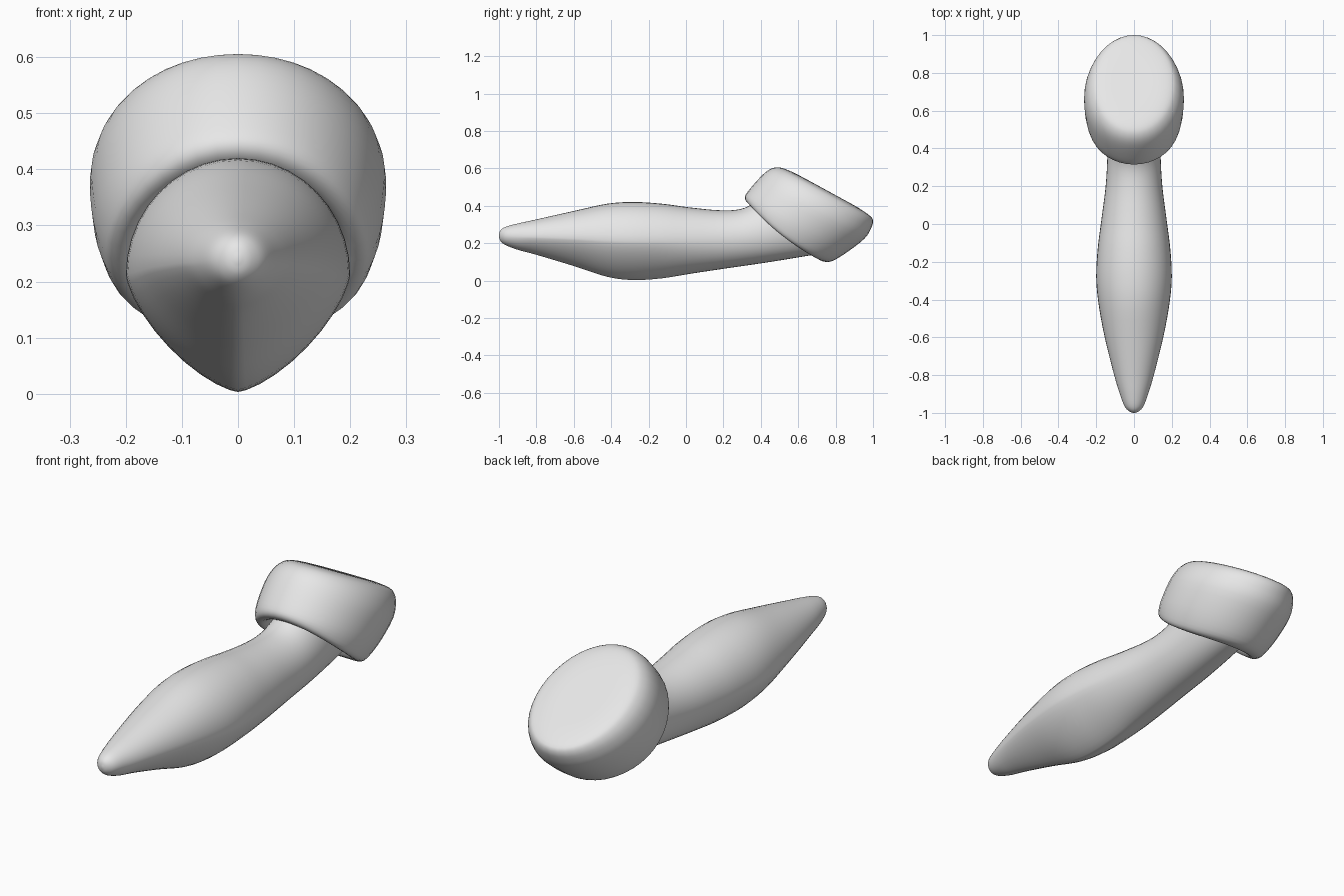
import bpy, bmesh, math
from mathutils import Vector

if "Cube" in bpy.data.objects:
    bpy.data.objects.remove(bpy.data.objects["Cube"])

SEGMENTS = 40

grey = bpy.data.materials.new("plain grey")
grey.diffuse_color = (0.8, 0.8, 0.8, 1)
grey.use_nodes = True
grey.node_tree.nodes["Principled BSDF"].inputs["Base Color"].default_value = grey.diffuse_color


def smooth_rows(rows, steps):
    """Catmull-Rom interpolation between the section rows."""
    v = [Vector(r) for r in rows]
    out = []
    for i in range(len(v) - 1):
        a, b, c, d = v[max(i - 1, 0)], v[i], v[i + 1], v[min(i + 2, len(v) - 1)]
        for s in range(steps):
            t = s / steps
            out.append(0.5 * (2 * b + (c - a) * t + (2 * a - 5 * b + 4 * c - d) * t**2
                              + (3 * b - a - 3 * c + d) * t**3))
    return out + [v[-1]]


def loft(name, rows, steps):
    """Row: upper point y, z, lower point y, z, half width, lower exponent, side sag."""
    bm = bmesh.new()
    rings = []
    for y1, z1, y2, z2, w, n, sag in smooth_rows(rows, steps):
        mid = Vector((0, (y1 + y2) / 2, (z1 + z2) / 2))
        up = Vector((0, (y1 - y2) / 2, (z1 - z2) / 2))
        side = Vector((0, up.z, -up.y)).normalized() if up.length else Vector()
        ring = []
        for k in range(SEGMENTS):
            a = 2 * math.pi * k / SEGMENTS
            c, s = math.cos(a), math.sin(a)
            if c < 0:  # pinched underside
                p = 2 / n
                c, s = -abs(c) ** p, math.copysign(abs(s) ** p, s)
            pos = mid + up * c - side * sag * s * s
            pos.x = max(w, 0) * s
            ring.append(bm.verts.new(pos))
        rings.append(ring)
    for r, q in zip(rings, rings[1:]):
        for k in range(SEGMENTS):
            j = (k + 1) % SEGMENTS
            bm.faces.new((r[k], r[j], q[j], q[k]))
    bm.faces.new(rings[0])
    bm.faces.new(rings[-1])
    bmesh.ops.recalc_face_normals(bm, faces=bm.faces)
    mesh = bpy.data.meshes.new(name)
    bm.to_mesh(mesh)
    bm.free()
    obj = bpy.data.objects.new(name, mesh)
    bpy.context.collection.objects.link(obj)
    mesh.materials.append(grey)
    bpy.ops.object.select_all(action='DESELECT')
    obj.select_set(True)
    bpy.context.view_layer.objects.active = obj
    bpy.ops.object.shade_smooth_by_angle(angle=math.radians(50))


# Tapered body, running from the tip into the cap
loft("body", [
    (-1.0, .245, -1.0, .235, .004, 2, 0),
    (-.992, .268, -.992, .212, .025, 2, 0),
    (-.965, .287, -.965, .19, .05, 1.9, 0),
    (-.9, .305, -.9, .165, .075, 1.7, 0),
    (-.8, .327, -.8, .138, .105, 1.5, 0),
    (-.6, .372, -.6, .078, .155, 1.4, 0),
    (-.42, .411, -.42, .02, .188, 1.4, 0),
    (-.28, .42, -.28, .003, .2, 1.42, 0),
    (-.13, .411, -.13, .012, .192, 1.5, 0),
    (.02, .391, .02, .036, .173, 1.7, 0),
    (.18, .376, .22, .066, .15, 1.9, 0),
    (.29, .382, .42, .095, .141, 2, 0),
    (.37, .42, .6, .124, .137, 2, 0),
    (.45, .49, .74, .148, .135, 2, 0),
], 4)

# Tilted rounded cap with a shallow hollow around the neck
loft("cap", [
    (.44, .42, .69, .21, .13, 2, 0),
    (.40, .405, .69, .16, .16, 2, 0),
    (.355, .402, .705, .118, .195, 2, .02),
    (.325, .42, .745, .1, .225, 2, .025),
    (.315, .445, .79, .108, .242, 2, .02),
    (.33, .475, .87, .158, .258, 2, .01),
    (.385, .54, .955, .225, .264, 2, 0),
    (.43, .583, .99, .28, .25, 2, 0),
    (.47, .603, 1.0, .318, .226, 2, 0),
    (.51, .603, .985, .345, .198, 2, 0),
    (.57, .58, .92, .39, .145, 2, 0),
    (.66, .533, .83, .44, .07, 2, 0),
    (.742, .488, .748, .485, .003, 2, 0),
], 3)
